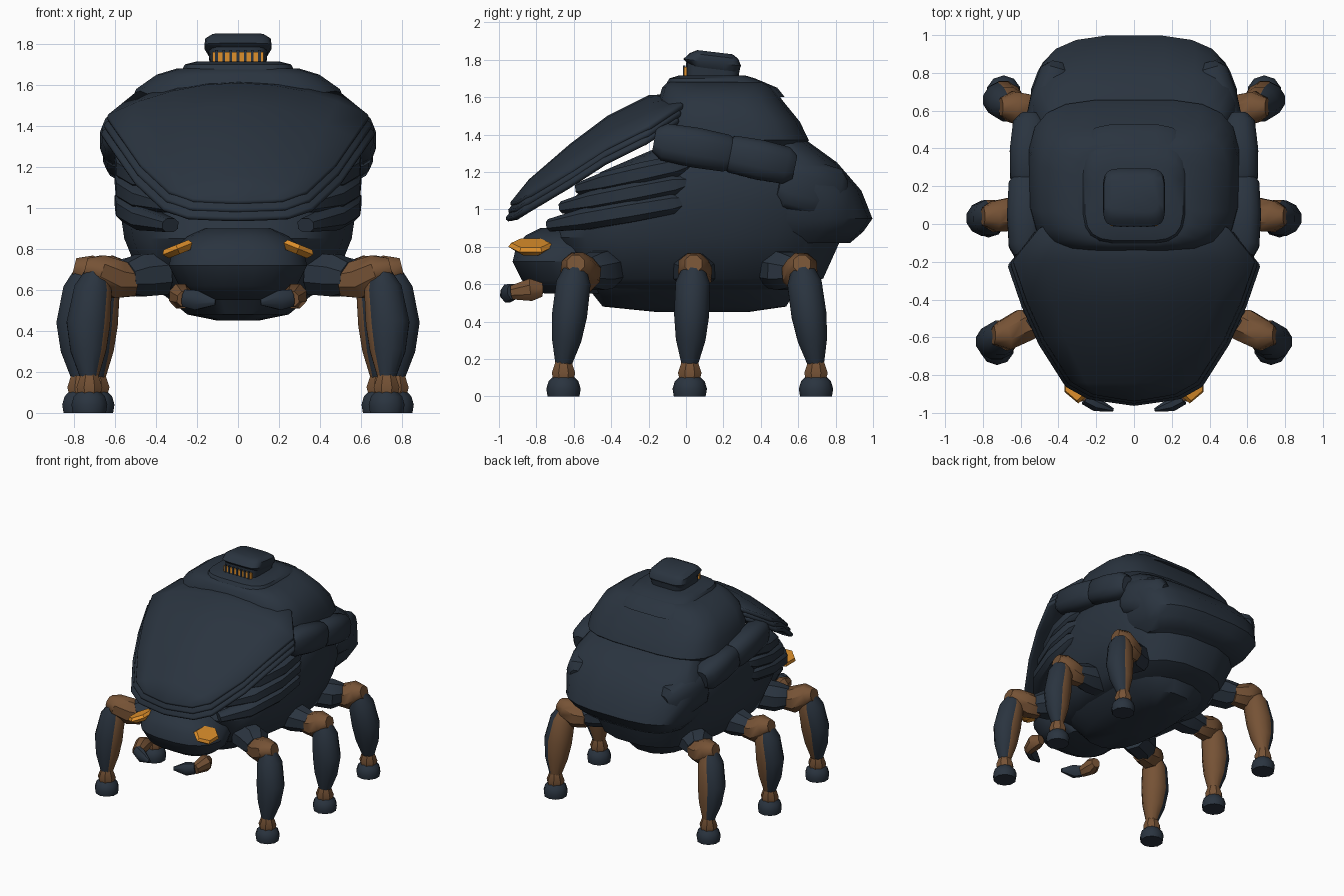
import bpy, bmesh
from math import sin, cos, pi, radians, copysign
from mathutils import Vector

if "Cube" in bpy.data.objects:
    bpy.data.objects.remove(bpy.data.objects["Cube"])


def material(name, rgb):
    m = bpy.data.materials.new(name)
    m.use_nodes = True
    m.diffuse_color = (*rgb, 1)
    m.node_tree.nodes["Principled BSDF"].inputs["Base Color"].default_value = (*rgb, 1)
    return m


SLATE = material("dark slate", (0.023, 0.034, 0.050))
BROWN = material("brown joint", (0.18, 0.085, 0.036))
ORANGE = material("amber glow", (0.74, 0.28, 0.025))
made = []


def finish(name, bm, *mats):
    bmesh.ops.recalc_face_normals(bm, faces=bm.faces)
    me = bpy.data.meshes.new(name)
    bm.to_mesh(me)
    bm.free()
    for m in mats:
        me.materials.append(m)
    ob = bpy.data.objects.new(name, me)
    bpy.context.collection.objects.link(ob)
    made.append(ob)
    return ob


def loft(name, rings, *mats):
    """Skin closed rings of points and cap both ends."""
    bm = bmesh.new()
    vr = [[bm.verts.new(p) for p in r] for r in rings]
    n = len(vr[0])
    for a, b in zip(vr, vr[1:]):
        for i in range(n):
            j = (i + 1) % n
            bm.faces.new((a[i], a[j], b[j], b[i]))
    bm.faces.new(vr[0])
    bm.faces.new(vr[-1])
    return finish(name, bm, *mats)


def outline(n, e):
    """Unit superellipse; a higher exponent is boxier."""
    pts = []
    for i in range(n):
        a = 2 * pi * (i + 0.5) / n
        pts.append([copysign(abs(f) ** (2 / e), f) for f in (cos(a), sin(a))])
    return pts


def stack(name, sections, mat=SLATE, n=20, e=2.6, tilt=0.0, x=0.0):
    """Horizontal sections given as (z, front y, back y, half width)."""
    rings = []
    for z, yf, yb, rx in sections:
        yc, ry = (yf + yb) / 2, (yb - yf) / 2
        rings.append([(x + rx * u, yc + ry * v, z + tilt * ry * v) for u, v in outline(n, e)])
    return loft(name, rings, mat)


def tube(name, path, sizes, *mats, n=8, e=2.0):
    """Sections across a path; sizes are (half width, half height)."""
    pts = [Vector(p) for p in path]
    rings = []
    for i, (p, (w, h)) in enumerate(zip(pts, sizes)):
        t = (pts[min(i + 1, len(pts) - 1)] - pts[max(i - 1, 0)]).normalized()
        up = Vector((0, 0, 1)) if abs(t.z) < 0.8 else Vector((0, 1, 0))
        side = t.cross(up).normalized()
        up = side.cross(t)
        rings.append([p + side * w * u + up * h * v for u, v in outline(n, e)])
    return loft(name, rings, *(mats or (SLATE,)))


def box(name, centre, size, mat):
    bm = bmesh.new()
    bmesh.ops.create_cube(bm, size=1)
    for v in bm.verts:
        v.co = [c + a * s for c, a, s in zip(centre, v.co, size)]
    return finish(name, bm, mat)


# Main body, belly and head
stack("body", [(.57, -.5, .6, .36), (.63, -.62, .74, .47), (.85, -.72, .84, .56),
               (1.05, -.62, .88, .59), (1.2, -.46, .82, .57), (1.32, -.18, .65, .53),
               (1.42, -.12, .58, .5), (1.6, -.08, .42, .4)])
stack("belly", [(.45, -.15, .33, .1), (.48, -.45, .54, .25), (.58, -.53, .6, .37)])
stack("head", [(.55, -.76, -.4, .2), (.62, -.88, -.4, .29), (.72, -.93, -.4, .34),
               (.8, -.91, -.4, .32), (.86, -.86, -.4, .25), (.9, -.78, -.4, .17)])

# Overlapping back plates
stack("rear_plate", [(.82, .3, .88, .42), (.88, .3, .95, .48), (.95, .3, 1.0, .52),
                     (1.1, .3, .94, .55), (1.25, .3, .81, .54), (1.38, .3, .63, .46)], e=3)
stack("upper_plate", [(1.33, -.13, .62, .53), (1.37, -.17, .66, .56), (1.47, -.17, .61, .55),
                      (1.58, -.15, .52, .5), (1.65, -.13, .47, .4), (1.68, -.1, .42, .3)], e=3.6)
stack("crown_plate", [(1.6, -.13, .53, .3), (1.65, -.12, .49, .29), (1.70, -.09, .37, .26),
                      (1.715, -.04, .32, .2)], e=4)

# Turret with a barred glowing mouth
stack("turret_base", [(1.66, 0, .27, .135), (1.77, 0, .29, .145)], e=5, tilt=-.1)
stack("turret_brow", [(1.75, .02, .28, .145), (1.785, -.015, .295, .165),
                      (1.82, .02, .28, .16), (1.84, .06, .25, .13)], e=5, tilt=-.12)
box("turret_mouth", (0, -.002, 1.725), (.25, .016, .07), ORANGE)
for i in range(7):
    box("turret_tooth", (-.105 + i * .035, -.01, 1.74), (.013, .014, .06), SLATE)

# Layered front shield: (y, centre z, half width, edge z)
SHIELD = [(-.91, 1.03, .22, 1.04), (-.84, 1.16, .34, 1.08), (-.62, 1.35, .48, 1.21),
          (-.42, 1.50, .57, 1.34), (-.2, 1.61, .645, 1.45), (-.02, 1.62, .50, 1.57)]
for k in range(3):
    bm = bmesh.new()
    grid = []
    for y, zc, hw, ze in SHIELD:
        row = []
        for i in range(9):
            u = i / 4 - 1
            tip = .035 * (1 - abs(u)) if y < -.9 else 0
            row.append(bm.verts.new(((hw + .014 * k) * u, y - tip - .012 * k,
                                     zc - (zc - ze) * u * u - .04 * k)))
        grid.append(row)
    for a, b in zip(grid, grid[1:]):
        for i in range(8):
            bm.faces.new((a[i], a[i + 1], b[i + 1], b[i]))
    ob = finish("shield_layer", bm, SLATE)
    # recalc may pick either side of an open sheet, so face it upward
    if sum(p.normal.z for p in ob.data.polygons) < 0:
        ob.data.flip_normals()
    mod = ob.modifiers.new("thickness", "SOLIDIFY")
    mod.thickness = .033
    mod.offset = -1
    bev = ob.modifiers.new("edge", "BEVEL")
    bev.width = .01
    bev.segments = 1

# Parts repeated on both sides
LEGS = {"front": ((.62, -.54), (.685, -.59), (.725, -.655)),
        "middle": ((.69, .05), (.74, .04), (.77, .02)),
        "rear": ((.60, .60), (.645, .62), (.69, .695))}
for s, side in ((1, "left"), (-1, "right")):
    # Side ribs under the shield: (front y, front z, back z)
    for yf, zf, zb in ((-.56, 1.11, 1.245), (-.65, 1.01, 1.145), (-.72, .915, 1.045)):
        path = [(s * x, yf * f, zb + (zf - zb) * f)
                for x, f in ((.52, 0), (.545, .1), (.53, .4), (.46, .75), (.33, 1))]
        tube(side + "_rib", path, [(.05, .03), (.06, .06), (.07, .065), (.07, .06), (.05, .035)], e=2.6)
    # Rounded side plates: (x, z, start y, end y, half height, inward turn)
    for x, z, y0, y1, h, turn in ((.575, 1.33, -.17, .27, .11, 0), (.57, 1.265, .2, .58, .11, .02),
                                  (.50, 1.11, .49, .84, .15, .1)):
        path = [(s * (x - turn * f), y0 + (y1 - y0) * f, z - .04 * (f - .5) * 2)
                for f in (0, .12, .5, .88, 1)]
        tube(side + "_side_plate", path, [(.06, h * .6), (.09, h * .93), (.1, h), (.09, h * .93),
                                          (.05, h * .6)], n=12, e=2.8)
    # Eye: a lozenge plate sloping outward
    tube(side + "_eye", [(s * .285, -.83, .775), (s * .295, -.83, .8), (s * .303, -.83, .82)],
         [(.065, .08), (.09, .12), (.075, .105)], ORANGE, n=6)
    # Mandible
    tube(side + "_mandible_joint", [(s * .27, -.77, .57), (s * .28, -.83, .57), (s * .26, -.93, .555)],
         [(.035, .04), (.06, .065), (.04, .04)], BROWN)
    tube(side + "_mandible", [(s * .26, -.925, .56), (s * .2, -.955, .55), (s * .11, -.985, .54)],
         [(.035, .045), (.04, .052), (.01, .015)])

    for which, ((jx, jy), (kx, ky), (ax, ay)) in LEGS.items():
        name = side + "_" + which
        # Hip block and brown shoulder joint
        tube(name + "_hip", [(s * .36, jy * .8, .68), (s * .48, jy * .88, .67), (s * (jx - .07), jy, .66)],
             [(.12, .11), (.12, .11), (.08, .08)])
        tube(name + "_shoulder", [(s * (jx - .12), jy * .97, .645), (s * (jx - .03), jy, .65),
                                  (s * kx, ky, .695), (s * (kx + .06), ky, .71)],
             [(.07, .08), (.095, .1), (.088, .085), (.05, .05)], BROWN)
        # Armoured shin, brown on the faces turned inward and back
        path = [(s * (kx + (ax - kx) * f + b), ky + (ay - ky) * f, .7 - .53 * f)
                for f, b in ((0, .005), (.18, .015), (.5, .025), (.75, .015), (1, 0))]
        shin = tube(name + "_shin", path, [(.05, .055), (.095, .095), (.11, .097), (.09, .082),
                                           (.045, .045)], SLATE, BROWN, n=12)
        for p in shin.data.polygons:
            if p.normal.y * .5 - p.normal.x * s * .85 > .4:
                p.material_index = 1
        # Ankle and foot
        stack(name + "_ankle", [(z, ay - r, ay + r, r) for z, r in
                                ((.08, .055), (.125, .068), (.19, .045))],
              BROWN, n=8, e=2, x=s * ax)
        stack(name + "_foot", [(z, ay - r, ay + r, r) for z, r in
                               ((0, .085), (.04, .092), (.08, .08), (.11, .05))],
              n=10, e=2, x=s * ax)

# Smooth shading with crisp plate edges
bpy.ops.object.select_all(action="DESELECT")
for ob in made:
    ob.select_set(True)
bpy.context.view_layer.objects.active = made[0]
bpy.ops.object.shade_smooth_by_angle(angle=radians(40))
